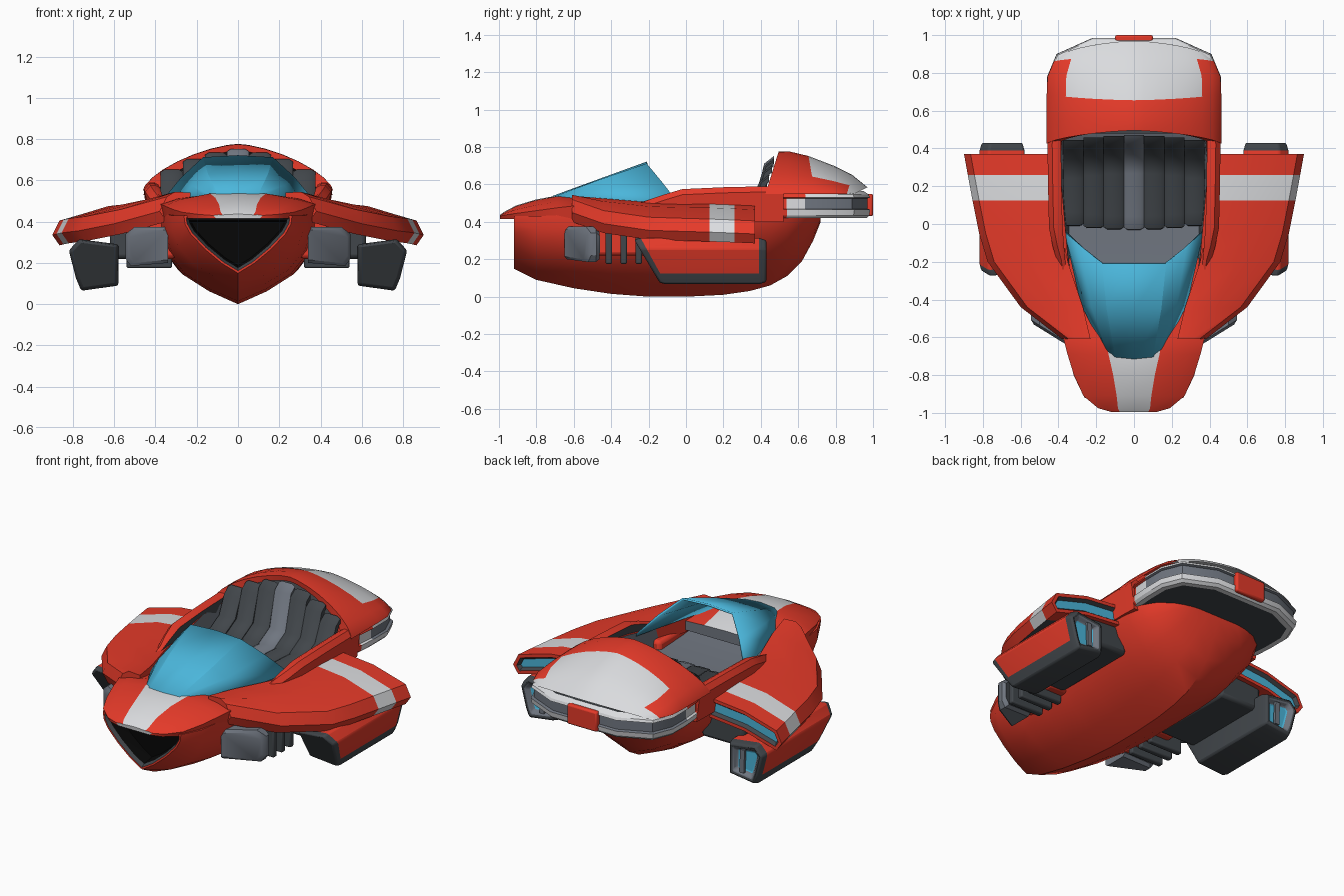
import bpy, bmesh, math

if "Cube" in bpy.data.objects:
    bpy.data.objects.remove(bpy.data.objects["Cube"])

COL = {"red": (.78, .042, .022), "white": (.7, .71, .73), "grey": (.16, .18, .215),
       "dark": (.053, .061, .069), "black": (.002, .002, .002), "blue": (.07, .47, .71)}
NAMES = list(COL)
MATS = []
for n, c in COL.items():
    m = bpy.data.materials.new(n)
    m.diffuse_color = (*c, 1)
    m.use_nodes = True
    m.node_tree.nodes["Principled BSDF"].inputs["Base Color"].default_value = m.diffuse_color
    MATS.append(m)


def finish(name, bm, pair=False, smooth=35, bevel=0, solid=0):
    """Make the object, with optional mirrored twin, thickness and bevel."""
    me = bpy.data.meshes.new(name)
    bm.to_mesh(me)
    bm.free()
    for m in MATS:
        me.materials.append(m)
    ob = bpy.data.objects.new(name, me)
    bpy.context.collection.objects.link(ob)
    bpy.ops.object.select_all(action='DESELECT')
    ob.select_set(True)
    bpy.context.view_layer.objects.active = ob
    bpy.ops.object.shade_smooth_by_angle(angle=math.radians(smooth))
    if solid:
        ob.modifiers.new("thickness", 'SOLIDIFY').thickness = solid
    if bevel:
        b = ob.modifiers.new("bevel", 'BEVEL')
        b.width, b.segments = bevel, 2
    if pair:
        ob.modifiers.new("mirror", 'MIRROR').use_mirror_merge = False
    return ob


def loft(name, rings, rule, closed=True, start=None, end=None, **kw):
    """Skin rings of points. start/end: cap colour then inset steps
    (thickness, depth, rim colour, inner colour)."""
    bm = bmesh.new()
    vs = [[bm.verts.new(p) for p in r] for r in rings]
    n = len(rings[0])
    for k in range(len(rings) - 1):
        for j in range(n if closed else n - 1):
            q = (j + 1) % n
            f = bm.faces.new((vs[k][j], vs[k][q], vs[k + 1][q], vs[k + 1][j]))
            f.material_index = NAMES.index(rule(f.calc_center_median(), k, j))
    caps = []
    for ring, cap in ((vs[0], start), (vs[-1], end)):
        if cap:
            f = bm.faces.new(ring)
            f.material_index = NAMES.index(cap[0])
            caps.append((f, cap[1:]))
    bmesh.ops.recalc_face_normals(bm, faces=bm.faces[:])
    for f, steps in caps:
        for t, d, rim, inner in steps:
            r = bmesh.ops.inset_region(bm, faces=[f], thickness=t, depth=d, use_even_offset=True)
            for g in r['faces']:
                g.material_index = NAMES.index(rim)
            f.material_index = NAMES.index(inner)
    return finish(name, bm, **kw)


def sym(half):
    """Close a half outline whose first and last points lie on x = 0."""
    return half + [(-p[0], *p[1:]) for p in half[-2:0:-1]]


def box(name, lo, hi, mat, bevel=.012, pair=True):
    ring = lambda y: [(lo[0], y, lo[2]), (hi[0], y, lo[2]), (hi[0], y, hi[2]), (lo[0], y, hi[2])]
    return loft(name, [ring(lo[1]), ring(hi[1])], lambda c, k, j: mat,
                start=[mat], end=[mat], bevel=bevel, pair=pair)


# hull: keeled tub with nose intake and cockpit floor
def hull_ring(y, w, zb, zt, zf):
    prof = [(0, 0), (.35, .13), (.67, .3), (.9, .55), (1, .8), (1, 1)]
    if y < -.9:  # triangular mouth
        prof = [(0, 0), (.3, .17), (.62, .42), (.88, .68), (.98, .85), (1, 1)]
    h = [(w * a, y, zb + (zt - zb) * b) for a, b in prof]
    return sym(h + [(w * .87, y, zt), (w * .85, y, zf), (0, y, zf)])


HULL = [(-.92, .262, .15, .43, .43), (-.8, .32, .09, .43, .42), (-.6, .36, .045, .44, .40),
        (-.4, .385, .015, .46, .38), (-.2, .40, 0, .48, .37), (0, .42, 0, .52, .37),
        (.2, .44, .01, .55, .37), (.34, .445, .03, .55, .37), (.45, .44, .06, .55, .45),
        (.54, .42, .11, .53, .48), (.62, .37, .19, .5, .47), (.68, .29, .3, .46, .45), (.72, .2, .4, .46, .45)]
loft("hull", [hull_ring(*s) for s in HULL], lambda c, k, j: "grey" if 6 <= j <= 9 else "red",
     start=["red", (.01, 0, "red", "dark"), (.012, -.02, "dark", "black"), (.01, -.08, "black", "black")],
     end=["red"])


# nose deck with white centre stripe
def deck_ring(y, w, zt, ze, ws):
    return sym([(0, y, zt), (ws, y, zt - .004), (w * .8, y, ze + (zt - ze) * .5), (w, y, ze),
                (w - .015, y, .415), (0, y, .415)])


DECK = [(-.995, .12, .437, .43, .075), (-.975, .19, .452, .435, .085), (-.91, .268, .487, .445, .092),
        (-.8, .318, .52, .46, .11), (-.69, .352, .54, .475, .135), (-.6, .375, .535, .485, .15),
        (-.4, .36, .48, .46, .16)]
loft("nose_deck", [deck_ring(*s) for s in DECK],
     lambda c, k, j: "white" if j in (0, 9) else "red", start=["white"], end=["grey"])

# windshield, each row runs from the centre to the lower side edge
GLASS = [[(0, -.715, .538), (.1, -.705, .535), (.135, -.695, .528), (.15, -.68, .515)],
         [(0, -.45, .635), (.145, -.45, .63), (.225, -.44, .575), (.28, -.43, .495)],
         [(0, -.21, .722), (.17, -.21, .712), (.275, -.13, .615), (.37, -.04, .5)]]
loft("windshield", [[(-x, y, z) for x, y, z in r[:0:-1]] + r for r in GLASS],
     lambda c, k, j: "blue", closed=False, solid=.012, smooth=18)


# wings with white band, dark underside and glowing rear slot
def wing_ring(y, xi, xo, zi, zo):
    zm = zi + (zo - zi) * .45 + .025
    return [(xi, y, zi), ((xi + xo) / 2, y, zm), (xo - .035, y, zo + .025), (xo, y, zo - .045),
            (xo - .035, y, zo - .095), ((xi + xo) / 2, y, zm - .12), (xi, y, zi - .12)]


WING = [(-.61, .23, .38, .54, .495), (-.44, .27, .6, .525, .435), (-.2, .35, .775, .505, .40),
        (-.05, .38, .82, .5, .395), (.125, .4, .855, .5, .39), (.26, .4, .88, .495, .385),
        (.37, .4, .9, .49, .38)]
loft("wing", [wing_ring(*s) for s in WING],
     lambda c, k, j: "dark" if j in (4, 5) and c.y < .26 else "white" if k == 4 else "red",
     start=["red"], end=["red", (.02, 0, "red", "dark"), (.014, -.02, "dark", "blue")], pair=True)

# cockpit side rails
RAIL = [(-.24, .395, .36, .505), (-.12, .43, .37, .545), (-.02, .45, .378, .575), (.2, .455, .384, .585),
        (.42, .458, .386, .59), (.52, .455, .386, .585)]
loft("cockpit_rail", [[(xi, y, .4), (xi, y, z - .01), (xi + .02, y, z), (xo - .025, y, z), (xo, y, z - .03),
                       (xo - .02, y, .4)] for y, xo, xi, z in RAIL],
     lambda c, k, j: "dark" if j == 0 else "red", start=["red"], end=["red"], pair=True)


# rear hood: domed arches with a white panel
def arch(y, w, zt, lean=0, zb=.55, n=8):
    out = []
    for i in range(-n, n + 1):
        a = math.pi / 2 * (1 - abs(i) / n)
        x = w * max(0, math.cos(a)) ** 1.33 * (1 if i > 0 else -1)
        s = math.sin(a) ** 1.33
        out.append((x, y + lean * s, zb + (zt - zb) * s))
    return out


HOOD = [(.56, .37, .73, .02), (.435, .385, .745, .065), (.425, .462, .775, .07), (.54, .462, .777, .01),
        (.69, .462, .752, -.035), (.78, .458, .70, .01), (.86, .425, .65, .03), (.9, .37, .585, .07)]
loft("rear_hood", [arch(*s) for s in HOOD],
     lambda c, k, j: "dark" if k == 0 else "white" if k > 3 and 3 <= j <= 12 or k == 6 else "red",
     closed=False)


# tail band: white trim with recessed grey lamps and dark underside
def tail_ring(z, s):
    half = [(0, .48), (.43, .48), (.452, .54), (.46, .64), (.46, .78), (.41, .9), (.22, .985), (0, .985)]
    return sym([(x * s, .48 + (y - .48) * s, z) for x, y in half])


TAIL = [(.42, .96), (.435, .99), (.465, 1), (.47, .97), (.525, .97), (.53, .997), (.545, .985), (.565, .93)]
loft("tail_band", [tail_ring(*s) for s in TAIL],
     lambda c, k, j: "grey" if 2 <= k <= 4 and c.y > .7 else
     "red" if c.y < .52 or c.y < .6 and c.z > .5 else "white",
     start=["white", (.03, 0, "white", "dark")], end=["dark"], smooth=25)
box("tail_plate", (-.1, .965, .43), (.1, 1, .55), "red", .01, False)

# bench seat of padded ribs following an L-shaped path, the back wrapping forward at the sides
PITCH = .107
for i in range(-3, 4):
    x0 = i * PITCH
    top = .55 + .19 * (1 - abs(x0 / .42) ** 1.5) ** .667
    path = [(-.02, .34, -1, 0), (-.02, .425, -.7, .7), (.04, .452, 0, 1), (.27, .44, -.2, 1),
            (.38, .5, -.9, .4), (.43, top - .03, -1, .1), (.47, top, 0, 1)]
    sec = [(-.5, -.03), (-.5, 0), (-.32, .012), (.32, .012), (.5, 0), (.5, -.03)]
    col = "grey" if i == 0 else "dark"
    loft("seat_rib", [[(x0 + a * PITCH, y + b * ny + x0 * x0 * (.2 if y < .1 else -.25), z + b * nz)
                       for a, b in sec] for y, z, ny, nz in path],
         lambda c, k, j: col, start=[col], end=[col], smooth=50)


# engine pods under the wings
def pod_ring(y, slant=0, s=1):
    sec = [(.58, .29), (.77, .315), (.82, .26), (.785, .125), (.76, .065), (.58, .09)]
    return [(.69 + (x - .69) * s, y + slant * (.3 - z), .19 + (z - .19) * s) for x, z in sec]


loft("engine_pod", [pod_ring(-.27, .55, .93), pod_ring(-.235, .55), pod_ring(.39), pod_ring(.43, 0, .9)],
     lambda c, k, j: "red" if k == 1 and j < 3 else "dark", start=["dark"],
     end=["dark", (.02, 0, "dark", "grey"), (.02, -.03, "grey", "blue")], pair=True, bevel=.01)
loft("nozzle_bar", [[(.655, y, .12), (.685, y, .12), (.69, y, .26), (.66, y, .26)] for y in (.41, .425)],
     lambda c, k, j: "grey", start=["grey"], end=["grey"], pair=True)

# pylons, swept side intakes and cooling fins between hull and pods
box("pylon", (.34, -.2, .22), (.62, .34, .38), "dark", .02)


def intake_ring(y, g, sweep):
    sec = [(.34, .2 + g), (.52 - g, .185 + g), (.545 - g, .22 + g), (.545 - g, .34 - g),
           (.5 - g, .375 - g), (.34, .375 - g)]
    return [(x, y + (x - .34) * sweep, z) for x, z in sec]


loft("side_intake", [intake_ring(-.65, .015, .62), intake_ring(-.635, 0, .62), intake_ring(-.5, 0, .1),
                     intake_ring(-.48, .015, .1)],
     lambda c, k, j: "grey", start=["grey"], end=["dark"], pair=True)
box("intake_duct", (.3, -.52, .22), (.45, -.18, .42), "red", .02)
for y in (-.43, -.35, -.27):
    box("cooling_fin", (.32, y, .175), (.54, y + .035, .36), "dark", .008)
